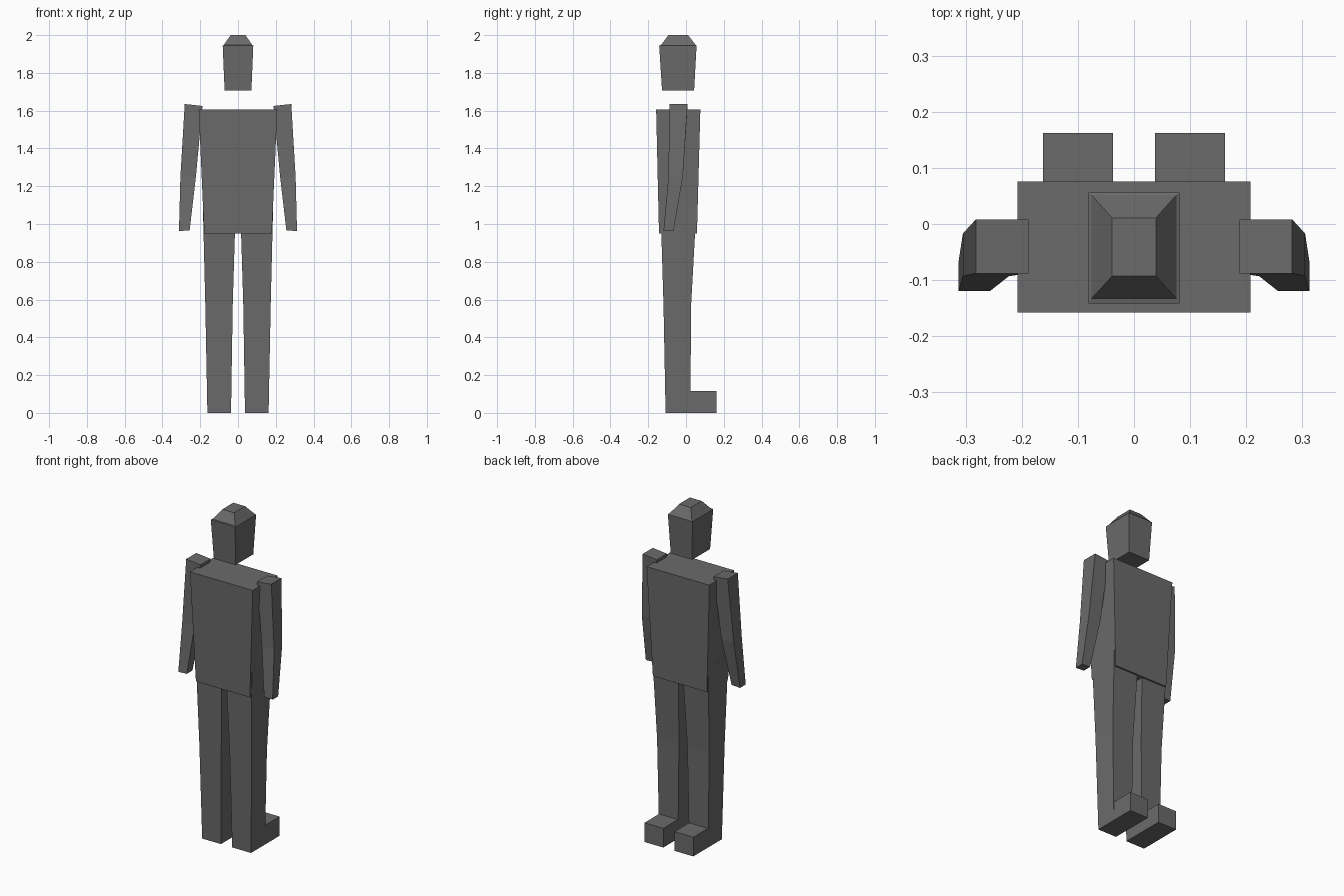
import bpy
import bmesh

if "Cube" in bpy.data.objects:
    bpy.data.objects.remove(bpy.data.objects["Cube"])

grey = bpy.data.materials.new("dark grey")
grey.diffuse_color = (0.145, 0.145, 0.145, 1.0)
grey.use_nodes = True
grey.node_tree.nodes["Principled BSDF"].inputs["Base Color"].default_value = grey.diffuse_color


def loft(name, sections, sign=1):
    """Four-sided loft; each section is (x0, x1, y0, y1, z at x0, z at x1)."""
    bm = bmesh.new()
    rings = []
    for x0, x1, y0, y1, z0, z1 in sections:
        corners = ((x0, y0, z0), (x1, y0, z1), (x1, y1, z1), (x0, y1, z0))
        rings.append([bm.verts.new((sign * x, y, z)) for x, y, z in corners])
    for a, b in zip(rings, rings[1:]):
        for i in range(4):
            j = (i + 1) % 4
            bm.faces.new((a[i], a[j], b[j], b[i]))
    bm.faces.new(rings[0])
    bm.faces.new(rings[-1])
    bmesh.ops.recalc_face_normals(bm, faces=bm.faces[:])
    mesh = bpy.data.meshes.new(name)
    bm.to_mesh(mesh)
    bm.free()
    mesh.materials.append(grey)
    obj = bpy.data.objects.new(name, mesh)
    bpy.context.collection.objects.link(obj)
    return obj


def centred(half, y0, y1, z):
    return (-half, half, y0, y1, z, z)


# Head: tapered block, narrow ledge, then a sloped crown
loft("head", [
    centred(0.071, -0.127, 0.043, 1.708),
    centred(0.081, -0.142, 0.056, 1.945),
    centred(0.076, -0.133, 0.052, 1.947),
    centred(0.039, -0.093, 0.011, 2.0),
])

# Torso: slightly wider at the shoulders
loft("torso", [
    centred(0.179, -0.143, 0.058, 0.95),
    centred(0.208, -0.158, 0.076, 1.605),
])

for side, s in (("right", 1), ("left", -1)):
    # Leg: sole, knee, hip
    loft(side + "_leg", [
        (0.037, 0.162, -0.108, 0.023, 0.0, 0.0),
        (0.028, 0.173, -0.119, 0.027, 0.57, 0.57),
        (0.012, 0.186, -0.135, 0.056, 1.095, 1.095),
    ], s)
    # Foot
    loft(side + "_foot", [
        (0.037, 0.162, 0.021, 0.162, 0.0, 0.0),
        (0.037, 0.162, 0.021, 0.162, 0.115, 0.115),
    ], s)
    # Arm: wrist, elbow, shoulder
    loft(side + "_arm", [
        (0.256, 0.3125, -0.119, -0.066, 0.966, 0.963),
        (0.223, 0.305, -0.093, -0.017, 1.25, 1.25),
        (0.188, 0.282, -0.088, 0.008, 1.625, 1.635),
    ], s)
